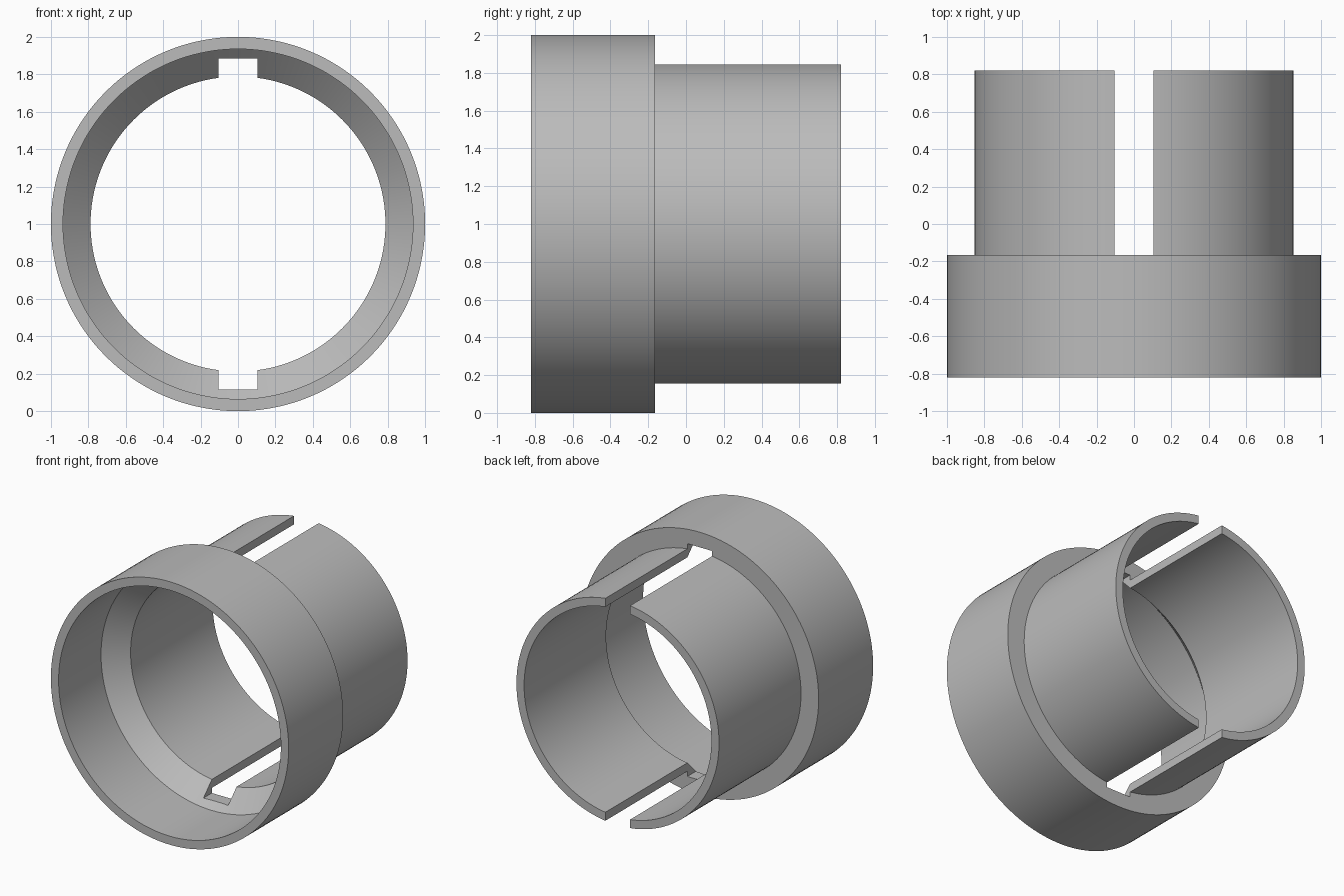
import bpy, bmesh, math
from mathutils import Matrix, Vector

SEGMENTS = 144
CENTRE = Vector((0, 0, 1))

default = bpy.data.objects.get("Cube")
if default:
    bpy.data.objects.remove(default, do_unlink=True)

grey = bpy.data.materials.new("plain grey")
grey.use_nodes = True
colour = (0.5, 0.5, 0.5, 1)
grey.diffuse_color = colour
grey.node_tree.nodes["Principled BSDF"].inputs["Base Color"].default_value = colour


def make_object(name, bm):
    bmesh.ops.recalc_face_normals(bm, faces=bm.faces)
    mesh = bpy.data.meshes.new(name)
    bm.to_mesh(mesh)
    bm.free()
    mesh.materials.append(grey)
    obj = bpy.data.objects.new(name, mesh)
    bpy.context.collection.objects.link(obj)
    return obj


def lathe(name, profile):
    """Revolve a closed (radius, y) profile around the front-to-back axis."""
    bm = bmesh.new()
    rings = []
    for i in range(SEGMENTS):
        a = math.tau * i / SEGMENTS
        rings.append([bm.verts.new(CENTRE + Vector((r * math.sin(a), y, r * math.cos(a))))
                      for r, y in profile])
    n = len(profile)
    for i in range(SEGMENTS):
        here, there = rings[i], rings[(i + 1) % SEGMENTS]
        for j in range(n):
            k = (j + 1) % n
            bm.faces.new((here[j], here[k], there[k], there[j]))
    return make_object(name, bm)


# Stepped sleeve: wide collar at the front, tapered inside to a narrow tube
sleeve = lathe("stepped_sleeve", [
    (1.0, -0.82), (1.0, -0.165), (0.852, -0.165), (0.852, 0.82),
    (0.788, 0.82), (0.788, -0.165), (0.935, -0.31), (0.935, -0.82)])

# One bar cuts the top and bottom slots, leaving the collar wall intact
bm = bmesh.new()
bmesh.ops.create_cube(bm, size=1, matrix=Matrix.Translation(CENTRE + Vector((0, 0.3, 0)))
                      @ Matrix.Diagonal((0.208, 1.4, 1.77, 1)))
cutter = make_object("slot_cutter", bm)
cutter.hide_render = True

cut = sleeve.modifiers.new("slots", 'BOOLEAN')
cut.operation = 'DIFFERENCE'
cut.solver = 'EXACT'
cut.object = cutter
bpy.context.view_layer.objects.active = sleeve
bpy.ops.object.select_all(action='DESELECT')
sleeve.select_set(True)
bpy.ops.object.modifier_apply(modifier=cut.name)
bpy.data.objects.remove(cutter, do_unlink=True)

# Smooth round walls with crisp rims
bpy.ops.object.shade_smooth_by_angle(angle=math.radians(30))
